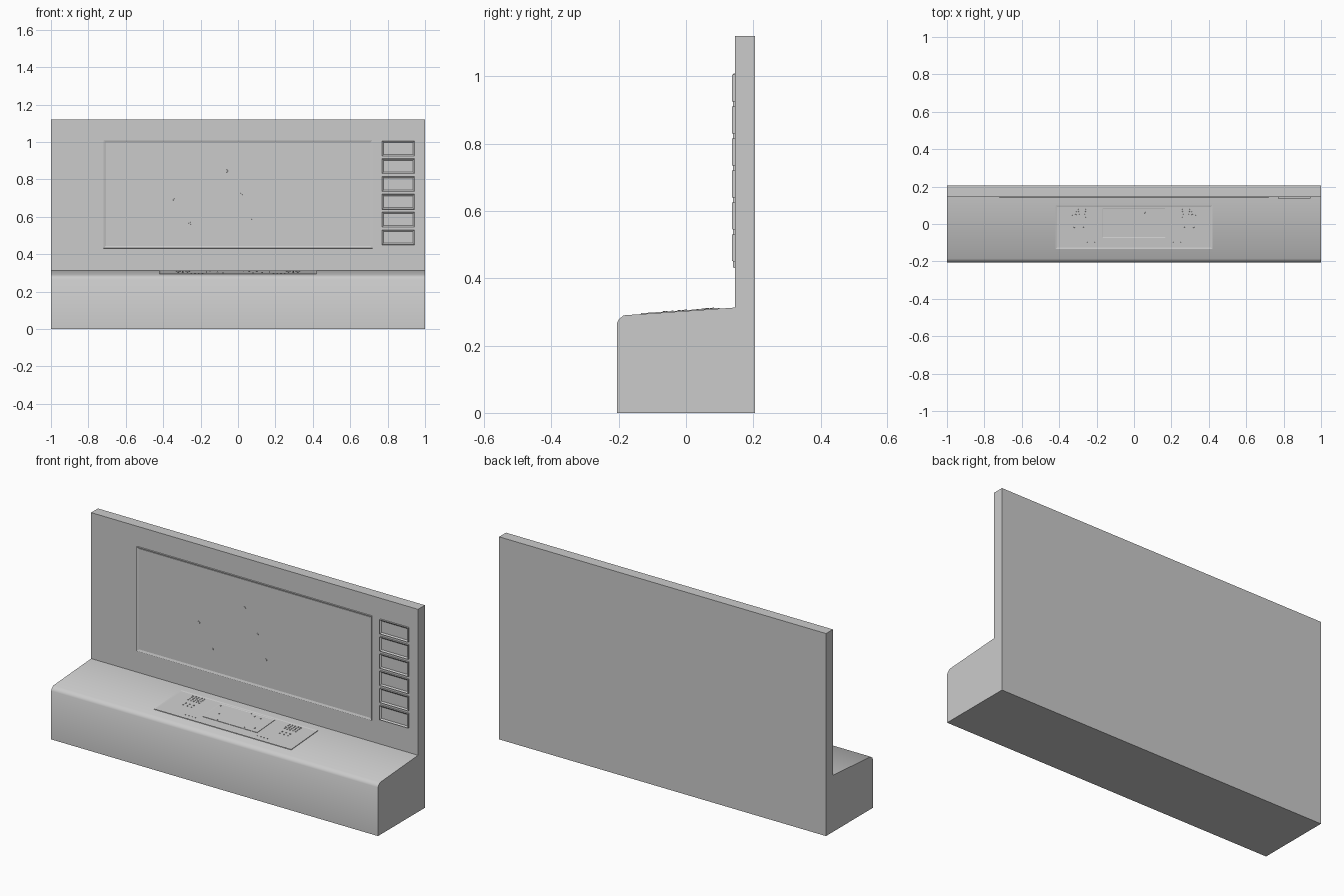
import bpy, bmesh, math
from mathutils import Matrix, Vector

if "Cube" in bpy.data.objects:
    bpy.data.objects.remove(bpy.data.objects["Cube"])

SLOPE = math.atan2(0.023, 0.33)
# local frames: x right, y up the surface, z out of the surface
WALL = Matrix.Translation((0, 0.145, 0)) @ Matrix.Rotation(math.pi / 2, 4, 'X')
DESK = Matrix.Translation((0, 0, 0.303)) @ Matrix.Rotation(SLOPE, 4, 'X')


def finish(name, bm, matrix=Matrix()):
    bm.transform(matrix)
    bmesh.ops.recalc_face_normals(bm, faces=bm.faces)
    mesh = bpy.data.meshes.new(name)
    bm.to_mesh(mesh)
    bm.free()
    obj = bpy.data.objects.new(name, mesh)
    bpy.context.collection.objects.link(obj)
    return obj


def bezel(name, frame, x0, x1, y0, y1, steps):
    """Rectangular stack of loops (inset, height) closed by a flat face."""
    bm = bmesh.new()
    loops = []
    for inset, h in [(0, -0.003)] + steps:
        a, b, c, d = x0 + inset, x1 - inset, y0 + inset, y1 - inset
        loops.append([bm.verts.new(p) for p in
                      ((a, c, h), (b, c, h), (b, d, h), (a, d, h))])
    for lo, hi in zip(loops, loops[1:]):
        for i in range(4):
            j = (i + 1) % 4
            bm.faces.new((lo[i], lo[j], hi[j], hi[i]))
    bm.faces.new(loops[0][::-1])
    bm.faces.new(loops[-1])
    return finish(name, bm, frame)


def dots(name, frame, points, radius, height):
    bm = bmesh.new()
    for x, y in points:
        bmesh.ops.create_cone(bm, cap_ends=True, segments=8, radius1=radius,
                              radius2=radius * 0.8, depth=height + 0.003,
                              matrix=Matrix.Translation((x, y, (height - 0.003) / 2)))
    return finish(name, bm, frame)


# console body: desk with chamfered front edge and tall back wall
profile = [(-0.205, 0), (0.205, 0), (0.205, 1.12), (0.145, 1.12),
           (0.145, 0.313), (-0.185, 0.29), (-0.199, 0.279), (-0.205, 0.268)]
bm = bmesh.new()
face = bm.faces.new([bm.verts.new((-1, y, z)) for y, z in profile])
ext = bmesh.ops.extrude_face_region(bm, geom=[face])
bmesh.ops.translate(bm, vec=Vector((2, 0, 0)),
                    verts=[g for g in ext['geom'] if isinstance(g, bmesh.types.BMVert)])
body = finish("console_body", bm)
bpy.context.view_layer.objects.active = body
body.select_set(True)
bpy.ops.object.shade_smooth_by_angle(angle=math.radians(40))

# large wall screen with inward sloping frame, and its marker dots
bezel("wall_screen", WALL, -0.72, 0.72, 0.43, 1.01,
      [(0.002, 0.005), (0.013, 0.001)])
dots("wall_screen_markers", WALL,
     [(-0.06, 0.845), (0.017, 0.72), (-0.34, 0.69), (0.07, 0.592), (-0.257, 0.565)],
     0.008, 0.003)

# column of six small screens
for i in range(6):
    z = 0.45 + 0.095 * i
    bezel(f"side_screen_{i + 1}", WALL, 0.77, 0.945, z, z + 0.081,
          [(0.001, 0.008), (0.009, 0.002)])

# desk control panel with centre display
bezel("control_panel", DESK, -0.42, 0.42, -0.135, 0.1,
      [(0.001, 0.0025), (0.008, 0.0008)])
bezel("centre_display", DESK, -0.17, 0.17, -0.075, 0.085,
      [(0.001, 0.0025), (0.005, 0.0012)])

# keypads on both sides: dense upper rows and sparse lower row
for side, label in ((-1, "left"), (1, "right")):
    keys = [(side * 0.295 + 0.017 * (c - 2), 0.035 + 0.015 * r)
            for c in range(5) for r in range(4)]
    keys += [(side * 0.295 + 0.025 * (c - 1), y) for c in range(3) for y in (0.0, -0.02)]
    dots(f"{label}_keypad", DESK, keys, 0.004, 0.004)

# scattered markers on the centre display and a front row of switches
dots("display_markers", DESK,
     [(-0.15, 0.065), (0.03, 0.075), (0.06, 0.06), (0.1, 0.055), (-0.11, -0.008),
      (0.13, -0.04), (0.08, -0.058), (-0.08, -0.065)], 0.004, 0.004)
dots("front_switches", DESK,
     [(sx * (0.19 + 0.02 * i), -0.1) for sx in (-1, 1) for i in range(4)], 0.003, 0.003)
